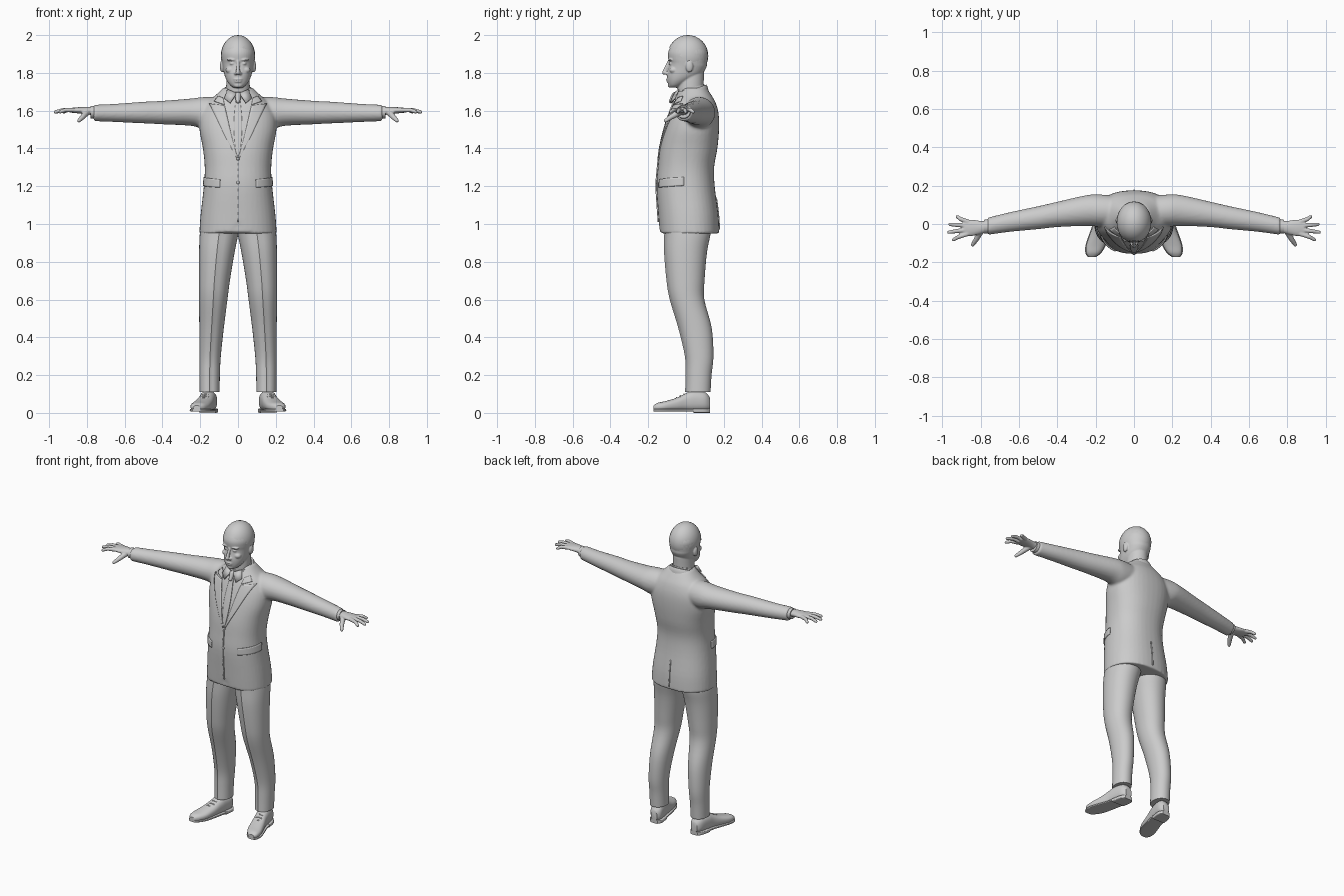
import bpy, bmesh, math
from mathutils import Vector, Matrix
from mathutils.bvhtree import BVHTree

cube = bpy.data.objects.get("Cube")
if cube:
    bpy.data.objects.remove(cube, do_unlink=True)

grey = bpy.data.materials.new("matte_grey")
grey.use_nodes = True
grey.diffuse_color = (0.6, 0.6, 0.6, 1)
grey.node_tree.nodes["Principled BSDF"].inputs["Base Color"].default_value = (0.6, 0.6, 0.6, 1)


def spline(rows, n=4):
    """Smoothly refine a list of section rows."""
    pts = [Vector(r) for r in rows]
    pts = [pts[0]] + pts + [pts[-1]]
    out = []
    for a, b, c, d in zip(pts, pts[1:], pts[2:], pts[3:]):
        for i in range(n):
            t = i / n
            out.append(0.5 * (2 * b + (c - a) * t + (2 * a - 5 * b + 4 * c - d) * t**2
                              + (3 * b - a - 3 * c + d) * t**3))
    return out + [pts[-1]]


def loft(bm, rows, axis="Z", p=2.0, sx=1, tilt=0.0, crease=0.0, seg=40, n=4):
    """Skin superellipse sections; row = position, centre a, b, radius a, b."""
    rings = []
    for t, a, b, ra, rb in spline(rows, n):
        ring = []
        for i in range(seg):
            ang = math.tau * i / seg
            c, s = math.cos(ang), math.sin(ang)
            u = a + ra * math.copysign(abs(c) ** (2 / p), c)
            v = b + rb * math.copysign(abs(s) ** (2 / p), s)
            if s < -0.999:
                v -= crease
            co = {"Z": (u, v, t + tilt * v), "X": (t, u, v), "Y": (u, t, v)}[axis]
            ring.append(bm.verts.new((sx * co[0], co[1], co[2])))
        rings.append(ring)
    for r, q in zip(rings, rings[1:]):
        for i in range(seg):
            j = (i + 1) % seg
            bm.faces.new((r[i], r[j], q[j], q[i]))
    bm.faces.new(rings[0])
    bm.faces.new(rings[-1])


def ball(bm, pos, size):
    m = Matrix.Translation(pos) @ Matrix.Diagonal((*size, 1))
    bmesh.ops.create_uvsphere(bm, u_segments=24, v_segments=16, radius=1, matrix=m)


def limb(bm, points, radii):
    """Chain of tapered cylinders with round joints."""
    points = [Vector(q) for q in points]
    for q, r in zip(points, radii):
        ball(bm, q, (r, r, r))
    for a, b, r, s in zip(points, points[1:], radii, radii[1:]):
        m = Matrix.Translation((a + b) / 2) @ (b - a).to_track_quat("Z", "Y").to_matrix().to_4x4()
        bmesh.ops.create_cone(bm, cap_ends=True, segments=16, radius1=r, radius2=s,
                              depth=(b - a).length, matrix=m)


def finish(name, bm, mirror=False, voxel=0, smooth=0, thick=0):
    bmesh.ops.recalc_face_normals(bm, faces=bm.faces[:])
    me = bpy.data.meshes.new(name)
    bm.to_mesh(me)
    bm.free()
    me.materials.append(grey)
    me.shade_smooth()
    me.set_sharp_from_angle(angle=0.7)
    ob = bpy.data.objects.new(name, me)
    bpy.context.collection.objects.link(ob)
    if thick:
        mod = ob.modifiers.new("thickness", "SOLIDIFY")
        mod.thickness, mod.offset = thick, 0
    if mirror:
        ob.modifiers.new("mirror", "MIRROR")
    if voxel:
        mod = ob.modifiers.new("blend", "REMESH")
        mod.mode, mod.voxel_size, mod.use_smooth_shade = "VOXEL", voxel, True
    if smooth:
        mod = ob.modifiers.new("soften", "SMOOTH")
        mod.factor, mod.iterations = 0.5, smooth
    return ob


# Jacket body and sleeves, blended into one skin
bm = bmesh.new()
loft(bm, [(.95, 0, .018, .205, .158), (1.05, 0, .012, .198, .159), (1.2, 0, -.002, .181, .154),
          (1.3, 0, 0, .176, .149), (1.4, 0, .014, .186, .152), (1.5, 0, .03, .204, .145),
          (1.58, 0, .042, .2, .131), (1.64, 0, .046, .165, .112), (1.68, 0, .046, .12, .09),
          (1.72, 0, .045, .08, .064)], p=2.3)
for v in bm.verts:  # rounded cutaway at the front hem
    if v.co.y < 0 and abs(v.co.x) < .07:
        v.co.z = max(v.co.z, .95 + .055 * (1 - abs(v.co.x) / .07) ** 2)
for side in (1, -1):
    loft(bm, [(.08, .065, 1.59, .08, .08), (.18, .07, 1.588, .084, .084), (.25, .07, 1.592, .08, .072),
              (.4, .05, 1.59, .066, .062), (.5, .033, 1.59, .06, .057), (.65, .01, 1.588, .051, .048),
              (.765, -.012, 1.588, .045, .043)], "X", sx=side)
jacket = finish("jacket", bm, voxel=.008, smooth=4)
bpy.context.view_layer.update()
skin = BVHTree.FromObject(jacket, bpy.context.evaluated_depsgraph_get())


def patch(name, pairs, aim="front", mirror=False, thick=.008, cols=6):
    """Cloth plate laid on the jacket between pairs of edge points."""
    bm = bmesh.new()
    grid = []
    for row in spline([(*a, *b) for a, b in pairs], 5):
        a, b = Vector(row[:3]), Vector(row[3:])
        line = []
        for i in range(cols + 1):
            q = a.lerp(b, i / cols)
            d = {"front": Vector((0, 1, 0)), "back": Vector((0, -1, 0)),
                 "axis": Vector((-q.x, -q.y, 0))}[aim].normalized()
            hit, nor, _, _ = skin.ray_cast(q - d, d)
            if hit is None:
                hit, nor, _, _ = skin.find_nearest(q)
            line.append(bm.verts.new(hit + nor * .002))
        grid.append(line)
    for r, s in zip(grid, grid[1:]):
        for i in range(cols):
            bm.faces.new((r[i], r[i + 1], s[i + 1], s[i]))
    return finish(name, bm, mirror=mirror, thick=thick)


def flat(*pairs):
    """Edge pairs given as (x, z, x, z) just in front of the chest."""
    return [((a, -.1, b), (c, -.1, d)) for a, b, c, d in pairs]


# Jacket details
patch("lapels", flat((.002, 1.35, .008, 1.35), (.03, 1.45, .07, 1.47), (.055, 1.56, .122, 1.58),
                     (.07, 1.625, .15, 1.635)), mirror=True)
patch("jacket_collar_fronts", flat((.071, 1.63, .125, 1.648), (.078, 1.665, .102, 1.675)), mirror=True)
patch("front_edge", flat((-.003, 1.35, .003, 1.35), (-.003, 1.2, .003, 1.2), (-.003, 1.01, .003, 1.01)), cols=1)
patch("back_vent", flat((-.002, 1.14, .003, 1.14), (-.002, .97, .003, .97)), "back", thick=.006, cols=1)
patch("pocket_flaps", [((.095, -.14, 1.235), (.095, -.14, 1.193)), ((.155, -.1, 1.242), (.155, -.1, 1.197)),
                       ((.185, -.01, 1.248), (.185, -.01, 1.203))], "axis", mirror=True)
patch("tie", flat((-.012, 1.65, .012, 1.65), (-.022, 1.52, .022, 1.52), (-.012, 1.39, .012, 1.39),
                  (-.002, 1.36, .002, 1.36)))
bm = bmesh.new()
for z in (1.345, 1.22):
    hit = skin.ray_cast(Vector((0, -1, z)), Vector((0, 1, 0)))[0]
    ball(bm, hit, (.009, .007, .009))
finish("jacket_buttons", bm)
bm = bmesh.new()
loft(bm, [(1.645, 0, .03, .105, .092), (1.68, 0, .03, .092, .086), (1.7, 0, .03, .078, .078)], tilt=.35)
finish("jacket_collar", bm)

# Shirt collar, tie knot and cuffs
bm = bmesh.new()
loft(bm, [(1.67, 0, .022, .078, .08), (1.695, 0, .022, .073, .077), (1.712, 0, .022, .069, .074)], tilt=.3)
finish("shirt_collar", bm)
bm = bmesh.new()
bm.faces.new([bm.verts.new(c) for c in ((.006, -.062, 1.692), (.055, -.038, 1.712),
                                        (.072, -.06, 1.665), (.042, -.083, 1.64))])
finish("collar_points", bm, mirror=True, thick=.007)
bm = bmesh.new()
limb(bm, [(0, -.06, 1.682), (0, -.08, 1.65)], [.016, .011])
finish("tie_knot", bm)
bm = bmesh.new()
loft(bm, [(.74, -.01, 1.59, .038, .036), (.782, -.014, 1.593, .036, .033)], "X")
finish("shirt_cuffs", bm, mirror=True)

# Hands
bm = bmesh.new()
loft(bm, [(.76, -.013, 1.597, .028, .022), (.8, -.018, 1.6, .034, .02), (.85, -.02, 1.602, .043, .016),
          (.89, -.02, 1.602, .04, .012)], "X")
for base, tip, reach in ((-.052, -.082, .95), (-.031, -.043, .975), (-.008, -.002, .968), (.013, .038, .93)):
    limb(bm, [(.87, base, 1.603), ((.88 + reach) / 2, (base + tip) / 2, 1.603), (reach - .008, tip, 1.593)],
         [.012, .011, .009])
limb(bm, [(.8, -.035, 1.592), (.822, -.078, 1.567), (.842, -.108, 1.547)], [.018, .014, .01])
finish("hands", bm, mirror=True, voxel=.004, smooth=3)

# Trouser legs
bm = bmesh.new()
loft(bm, [(1.02, .09, .01, .1, .12), (.95, .1, .01, .102, .12), (.85, .112, 0, .094, .111),
          (.7, .125, 0, .082, .098), (.6, .131, .008, .075, .089), (.45, .14, .05, .065, .086),
          (.3, .148, .072, .057, .073), (.2, .15, .069, .054, .066), (.11, .15, .065, .053, .065)],
     crease=.005, p=2.1)
finish("trouser_legs", bm, mirror=True)

# Shoes with soles, heels and laces
shoe = [(.126, .148, .05, .022, .032), (.1, .15, .06, .04, .05), (.04, .16, .062, .043, .055),
        (0, .168, .056, .043, .048), (-.05, .182, .044, .047, .036), (-.11, .2, .035, .049, .027),
        (-.15, .212, .031, .038, .022), (-.172, .219, .027, .018, .012)]
bm = bmesh.new()
loft(bm, shoe, "Y", p=2.4)
finish("shoe_uppers", bm, mirror=True)
bm = bmesh.new()
loft(bm, [(y, x, .014, w + .004, .007) for y, x, _, w, _ in shoe], "Y", p=5)
loft(bm, [(y, x, .012, w + .004, .012) for y, x, _, w, _ in shoe[:3]], "Y", p=6)
finish("shoe_soles", bm, mirror=True)
bm = bmesh.new()
for y, x, z in ((-.01, .171, .099), (-.03, .176, .09), (-.05, .182, .08)):
    limb(bm, [(x - .02, y, z - .006), (x, y, z), (x + .02, y, z - .006)], [.004] * 3)
finish("shoe_laces", bm, mirror=True)

# Head, neck and facial features
bm = bmesh.new()
loft(bm, [(1.64, 0, .028, .066, .066), (1.72, 0, .024, .063, .069), (1.8, 0, .03, .06, .066)])
loft(bm, [(1.722, 0, -.062, .024, .022), (1.735, 0, -.054, .042, .038), (1.76, 0, -.034, .06, .064),
          (1.79, 0, -.009, .072, .091), (1.83, 0, .008, .08, .1), (1.852, 0, .011, .084, .1),
          (1.875, 0, .01, .087, .104), (1.91, 0, .01, .088, .104), (1.95, 0, .01, .073, .085),
          (1.98, 0, .01, .048, .056), (1.99, 0, .01, .026, .03)], p=2.15)
limb(bm, [(0, -.09, 1.86), (0, -.106, 1.825), (0, -.114, 1.802)], [.008, .009, .012])
ball(bm, (0, -.096, 1.766), (.024, .01, .005))
ball(bm, (0, -.094, 1.755), (.021, .01, .006))
ball(bm, (0, -.082, 1.735), (.024, .014, .014))
for s in (1, -1):
    ball(bm, (s * .012, -.102, 1.797), (.009, .01, .008))
    ball(bm, (s * .032, -.08, 1.869), (.028, .016, .006))
    ball(bm, (s * .031, -.08, 1.849), (.013, .011, .007))
    ball(bm, (s * .042, -.066, 1.815), (.024, .022, .018))
    ball(bm, (s * .084, .018, 1.835), (.012, .02, .032))
finish("head", bm, voxel=.004, smooth=3)

# Short hair, cut along a sloping hairline
bm = bmesh.new()
ball(bm, (0, .01, 1.89), (.091, .108, .11))
bmesh.ops.bisect_plane(bm, geom=bm.verts[:] + bm.edges[:] + bm.faces[:], plane_co=(0, -.09, 1.935),
                       plane_no=(0, .145, .19), clear_inner=True)
finish("hair", bm)
